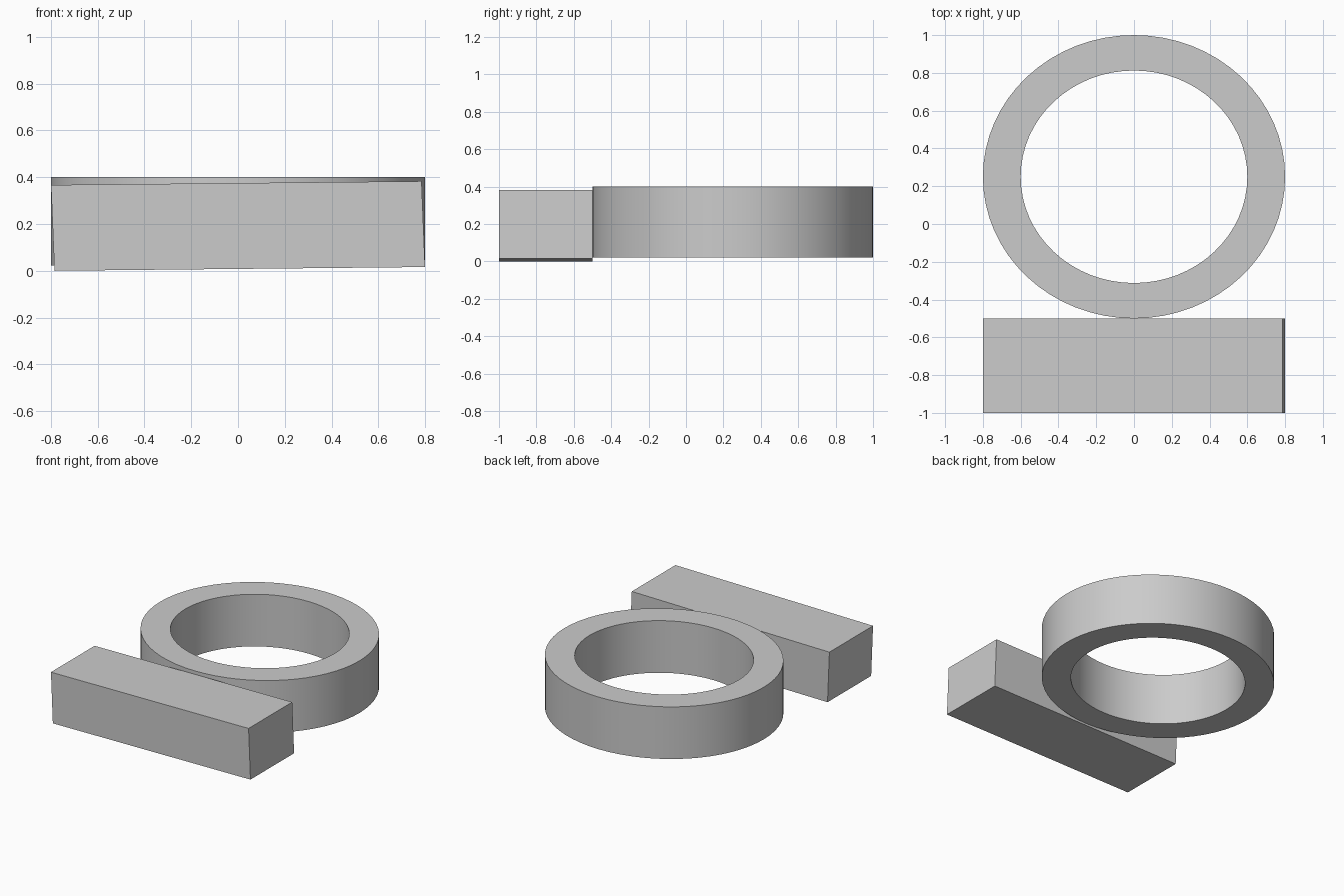
import bpy
import bmesh
import math
from mathutils import Vector

cube = bpy.data.objects.get("Cube")
if cube:
    bpy.data.objects.remove(cube, do_unlink=True)

# Single plain grey
COLOUR = (0.6, 0.6, 0.6, 1)
grey = bpy.data.materials.new("plain grey")
grey.use_nodes = True
grey.diffuse_color = COLOUR
grey.node_tree.nodes["Principled BSDF"].inputs["Base Color"].default_value = COLOUR


def finish(name, bm):
    bmesh.ops.recalc_face_normals(bm, faces=bm.faces)
    mesh = bpy.data.meshes.new(name)
    bm.to_mesh(mesh)
    bm.free()
    mesh.materials.append(grey)
    obj = bpy.data.objects.new(name, mesh)
    bpy.context.collection.objects.link(obj)
    return obj


# Bar: slightly skewed end profile (x, z) extruded front to back
bm = bmesh.new()
profile = [(-0.785, 0), (0.8, 0.016), (0.785, 0.383), (-0.8, 0.367)]
face = bm.faces.new([bm.verts.new((x, -1, z)) for x, z in profile])
extruded = bmesh.ops.extrude_face_region(bm, geom=[face])
moved = [v for v in extruded["geom"] if isinstance(v, bmesh.types.BMVert)]
bmesh.ops.translate(bm, verts=moved, vec=Vector((0, 0.5, 0)))
finish("bar", bm)

# Ring: rectangular section swept round a slightly oval path
SEGMENTS = 64
CENTRE_Y = 0.25
bm = bmesh.new()
section = [(1, 0.022), (1, 0.4), (0.75, 0.4), (0.75, 0.022)]
loops = []
for i in range(SEGMENTS):
    a = math.tau * i / SEGMENTS
    loops.append([bm.verts.new((0.8 * r * math.cos(a),
                                CENTRE_Y + 0.75 * r * math.sin(a), z))
                  for r, z in section])
for i, loop in enumerate(loops):
    after = loops[(i + 1) % SEGMENTS]
    for j in range(len(section)):
        k = (j + 1) % len(section)
        bm.faces.new((loop[j], after[j], after[k], loop[k]))
ring = finish("ring", bm)

bpy.ops.object.select_all(action="DESELECT")
ring.select_set(True)
bpy.context.view_layer.objects.active = ring
bpy.ops.object.shade_smooth_by_angle(angle=math.radians(30))
